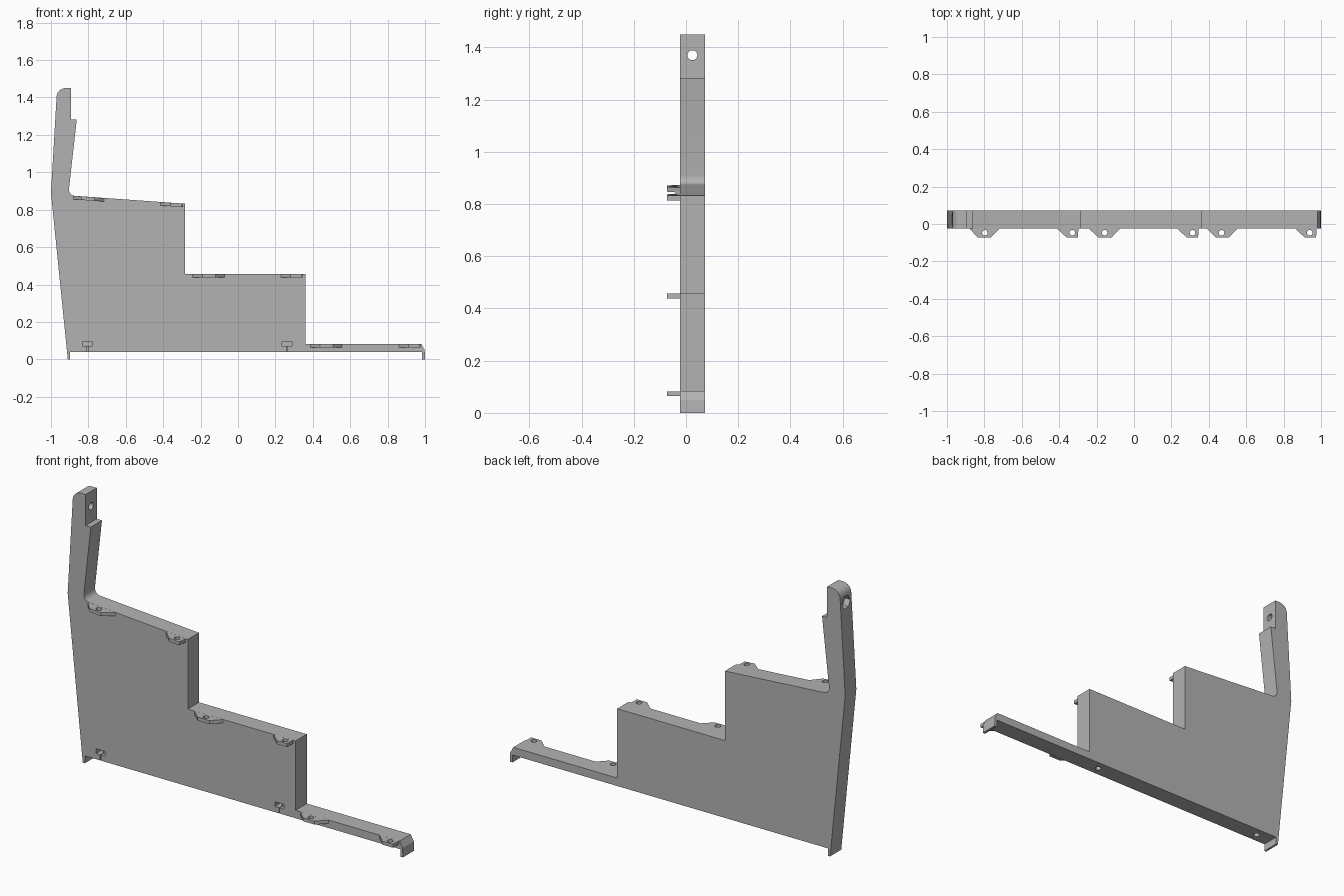
import bpy, bmesh, math
from mathutils import Matrix, Vector

if "Cube" in bpy.data.objects:
    bpy.data.objects.remove(bpy.data.objects["Cube"])

grey = bpy.data.materials.new("plain grey")
grey.diffuse_color = (0.45, 0.45, 0.45, 1)
grey.use_nodes = True
grey.node_tree.nodes["Principled BSDF"].inputs["Base Color"].default_value = grey.diffuse_color

Y_FRONT, Y_BACK, Y_TAB = -0.023, 0.072, -0.072
Y_MID = (Y_FRONT + Y_BACK) / 2


def prism(name, pts, axis, depth):
    """Extrude a closed outline of 3D points along an axis vector."""
    bm = bmesh.new()
    face = bm.faces.new([bm.verts.new(p) for p in pts])
    new = bmesh.ops.extrude_face_region(bm, geom=[face])["geom"]
    bmesh.ops.translate(bm, vec=Vector(axis) * depth,
                        verts=[v for v in new if isinstance(v, bmesh.types.BMVert)])
    bmesh.ops.recalc_face_normals(bm, faces=bm.faces)
    mesh = bpy.data.meshes.new(name)
    bm.to_mesh(mesh)
    bm.free()
    mesh.materials.append(grey)
    obj = bpy.data.objects.new(name, mesh)
    bpy.context.collection.objects.link(obj)
    return obj


def arc(cx, cz, r, a0, a1, n=8):
    return [(cx + r * math.cos(math.radians(a0 + (a1 - a0) * i / n)),
             cz + r * math.sin(math.radians(a0 + (a1 - a0) * i / n))) for i in range(n + 1)]


def cylinder(name, r, centre, length, axis, sides=24):
    """Round or hexagonal rod centred on a point, along X or Z."""
    bm = bmesh.new()
    bmesh.ops.create_cone(bm, cap_ends=True, segments=sides, radius1=r, radius2=r, depth=length)
    rot = Matrix.Rotation(math.radians(90), 4, 'Y') if axis == 'X' else Matrix()
    bmesh.ops.transform(bm, matrix=Matrix.Translation(centre) @ rot, verts=bm.verts)
    mesh = bpy.data.meshes.new(name)
    bm.to_mesh(mesh)
    bm.free()
    mesh.materials.append(grey)
    obj = bpy.data.objects.new(name, mesh)
    bpy.context.collection.objects.link(obj)
    return obj


def box(name, x0, x1, y0, y1, z0, z1):
    return prism(name, [(x0, y0, z0), (x1, y0, z0), (x1, y1, z0), (x0, y1, z0)], (0, 0, 1), z1 - z0)


def cut(obj, cutter):
    """Subtract a helper from a part and remove the helper."""
    cutter.hide_render = True
    mod = obj.modifiers.new("cut", 'BOOLEAN')
    mod.operation, mod.solver, mod.object = 'DIFFERENCE', 'EXACT', cutter
    bpy.context.view_layer.objects.active = obj
    bpy.ops.object.modifier_apply(modifier=mod.name)
    bpy.data.objects.remove(cutter)


def shade(obj):
    bpy.ops.object.select_all(action='DESELECT')
    obj.select_set(True)
    bpy.context.view_layer.objects.active = obj
    bpy.ops.object.shade_smooth_by_angle(angle=math.radians(25))


# Stepped side panel with raised post and small end lips
outline = [(-0.91, 0), (-0.898, 0), (-0.898, 0.04), (0.985, 0.04), (0.985, 0), (1.0, 0),
           (0.998, 0.05), (0.98, 0.083), (0.36, 0.083), (0.36, 0.457), (-0.283, 0.457),
           (-0.283, 0.832)]
outline += arc(-0.871, 0.907, 0.033, 266, 174)           # inside fillet at the post
outline += [(-0.862, 1.283), (-0.893, 1.283), (-0.893, 1.45)]
outline += arc(-0.922, 1.402, 0.048, 90, 180)            # rounded post top
outline += [(-1.0, 0.89)]
panel = prism("side_panel", [(x, Y_FRONT, z) for x, z in outline], (0, 1, 0), Y_BACK - Y_FRONT)

# Bolt hole through the post, with a hexagonal recess behind
cut(panel, cylinder("post_hole", 0.019, (-0.93, Y_MID, 1.37), 0.3, 'X'))
cut(panel, cylinder("post_recess", 0.036, (-0.97, Y_MID, 1.37), 0.06, 'X', 6))

# Nut pockets with a slit and a bolt hole from below
for x in (-0.804, 0.263):
    cut(panel, box("pocket", x - 0.027, x + 0.027, -0.1, 0.052, 0.070, 0.096))
    cut(panel, cylinder("bolt_hole", 0.016, (x, Y_MID, 0.05), 0.06, 'Z'))
    cut(panel, box("slit", x - 0.002, x + 0.002, -0.1, Y_MID, 0.02, 0.08))
shade(panel)


# Screw tabs: (base left, tip left, tip right, base right, hole x, height at a given x)
def seat(x):
    return 0.832 - (x + 0.283) * 0.0705


tabs = [(-0.88, -0.837, -0.767, -0.716, -0.797, seat),
        (-0.414, -0.36, -0.30, -0.297, -0.33, seat),
        (-0.243, -0.19, -0.12, -0.072, -0.157, lambda x: 0.457),
        (0.229, 0.282, 0.343, 0.345, 0.313, lambda x: 0.457),
        (0.388, 0.438, 0.508, 0.556, 0.468, lambda x: 0.083),
        (0.861, 0.912, 0.974, 0.976, 0.94, lambda x: 0.083)]
for i, (a, b, c, d, hole, top) in enumerate(tabs):
    y_in = Y_FRONT + 0.004
    pts = [(x, y, top(x) - 0.019) for x, y in
           ((a, y_in), (a, Y_FRONT), (b, Y_TAB), (c, Y_TAB), (d, Y_FRONT), (d, y_in))]
    tab = prism(f"screw_tab_{i + 1}", pts, (0, 0, 1), 0.0188)
    cut(tab, cylinder("tab_hole", 0.015, (hole, -0.047, top(hole)), 0.1, 'Z', 16))
    shade(tab)
